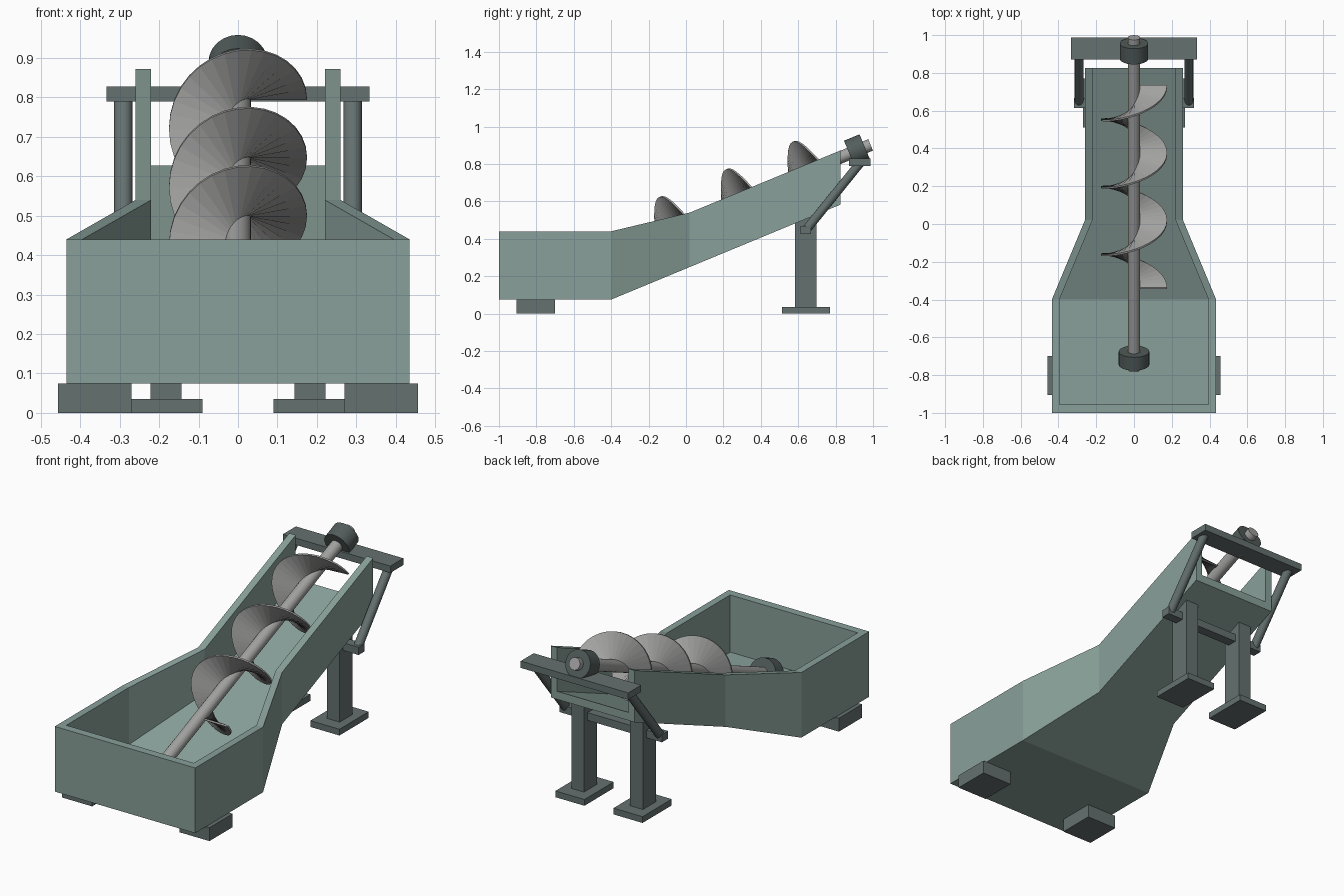
import bpy, bmesh, math
from mathutils import Vector

cube = bpy.data.objects.get("Cube")
if cube:
    bpy.data.objects.remove(cube, do_unlink=True)


def material(name, rgb):
    m = bpy.data.materials.new(name)
    m.use_nodes = True
    m.diffuse_color = (*rgb, 1)
    m.node_tree.nodes["Principled BSDF"].inputs["Base Color"].default_value = (*rgb, 1)
    return m


GREEN = material("sage green paint", (0.25, 0.35, 0.32))
FRAME = material("frame grey", (0.13, 0.165, 0.16))
DARK = material("bearing dark grey", (0.085, 0.11, 0.105))
STEEL = material("bare steel", (0.36, 0.36, 0.355))


def finish(name, bm, mat):
    bmesh.ops.recalc_face_normals(bm, faces=bm.faces)
    me = bpy.data.meshes.new(name)
    bm.to_mesh(me)
    bm.free()
    me.materials.append(mat)
    ob = bpy.data.objects.new(name, me)
    bpy.context.collection.objects.link(ob)
    return ob


def add_box(bm, x, y, z):
    verts = bmesh.ops.create_cube(bm, size=1)["verts"]
    for v in verts:
        v.co = Vector([r[0] if c < 0 else r[1] for c, r in zip(v.co, (x, y, z))])
    return verts


def box(name, x, y, z, mat):
    bm = bmesh.new()
    add_box(bm, x, y, z)
    return finish(name, bm, mat)


def rod(name, a, b, radius, sides, mat):
    a, b = Vector(a), Vector(b)
    bm = bmesh.new()
    bmesh.ops.create_cone(bm, cap_ends=True, segments=sides, radius1=radius,
                          radius2=radius, depth=(b - a).length)
    ob = finish(name, bm, mat)
    ob.location = (a + b) / 2
    ob.rotation_mode = 'QUATERNION'
    ob.rotation_quaternion = (b - a).to_track_quat('Z', 'Y')
    bpy.ops.object.select_all(action='DESELECT')
    ob.select_set(True)
    bpy.context.view_layer.objects.active = ob
    bpy.ops.object.shade_smooth_by_angle(angle=math.radians(35))
    return ob


SLOPE = 0.414


def underside(y):
    return 0.075 + max(0, y + 0.4) * SLOPE


# Trough: U section swept through stations (y, half width, rim height)
WALL, FLOOR = 0.04, 0.045
bm = bmesh.new()
rings = []
for y, w, top in ((-0.955, 0.435, 0.44), (-0.4, 0.435, 0.44),
                  (0.02, 0.26, 0.54), (0.825, 0.26, 0.872)):
    low, i = underside(y), w - WALL
    section = [(-w, top), (-w, low), (w, low), (w, top),
               (i, top), (i, low + FLOOR), (-i, low + FLOOR), (-i, top)]
    rings.append([bm.verts.new((x, y, z)) for x, z in section])
for r, s in zip(rings, rings[1:]):
    for k in range(8):
        n = (k + 1) % 8
        bm.faces.new((r[k], r[n], s[n], s[k]))
e = rings[-1]
for quad in ((0, 1, 6, 7), (1, 2, 5, 6), (2, 3, 4, 5)):
    bm.faces.new([e[k] for k in quad])
add_box(bm, (-0.435, 0.435), (-1, -0.955), (0.075, 0.44))
finish("trough", bm, GREEN)

# Inclined shaft axis
ANGLE = math.atan(SLOPE)
ALONG = Vector((0, math.cos(ANGLE), math.sin(ANGLE)))
UP = Vector((0, -math.sin(ANGLE), math.cos(ANGLE)))
SIDE = Vector((1, 0, 0))


def axis(y):
    return Vector((0, y, 0.872 + (y - 0.915) * SLOPE))


rod("screw_shaft", axis(-0.772), axis(0.987), 0.033, 20, STEEL)
for name, y, radius, half in (("lower_bearing", -0.71, 0.081, 0.038),
                              ("upper_bearing", 0.915, 0.075, 0.045)):
    c = axis(y)
    rod(name, c - ALONG * half, c + ALONG * half, radius, 24, DARK)

# Screw flight: thin helical strip of three turns
TURNS, STEPS, THICK = 3, 32, 0.01
bm = bmesh.new()
rings = []
for k in range(TURNS * STEPS + 1):
    t = -2 * math.pi * k / STEPS
    out = SIDE * math.cos(t) + UP * math.sin(t)
    c = axis(-0.34 + 1.07 * k / (TURNS * STEPS))
    rings.append([bm.verts.new(c + out * r + ALONG * d) for r, d in
                  ((0.028, -THICK / 2), (0.175, -THICK / 2),
                   (0.175, THICK / 2), (0.028, THICK / 2))])
for r, s in zip(rings, rings[1:]):
    for k in range(4):
        n = (k + 1) % 4
        bm.faces.new((r[k], r[n], s[n], s[k]))
bm.faces.new(rings[0])
bm.faces.new(rings[-1])
finish("screw_flight", bm, STEEL)

# Supports, mirrored left and right
for s, side in ((1, "left"), (-1, "right")):
    def span(a, b):
        return tuple(sorted((s * a, s * b)))

    box(side + "_front_foot", span(0.27, 0.457), (-0.905, -0.7), (0, 0.075), FRAME)
    box(side + "_rear_foot_plate", span(0.09, 0.27), (0.512, 0.77), (0, 0.035), FRAME)
    bm = bmesh.new()
    for v in add_box(bm, span(0.143, 0.222), (0.583, 0.698), (0.035, 0.5)):
        if v.co.z > 0.1:
            v.co.z = underside(v.co.y) + 0.005
    finish(side + "_rear_leg", bm, FRAME)
    rod(side + "_strut", (s * 0.291, 0.64, 0.445), (s * 0.291, 0.935, 0.81),
        0.024, 12, FRAME)

# Cross members
box("lower_crossbar", (-0.318, 0.318), (0.613, 0.667), (0.425, 0.468), FRAME)
box("upper_crossbar", (-0.333, 0.333), (0.872, 0.987), (0.79, 0.828), FRAME)
